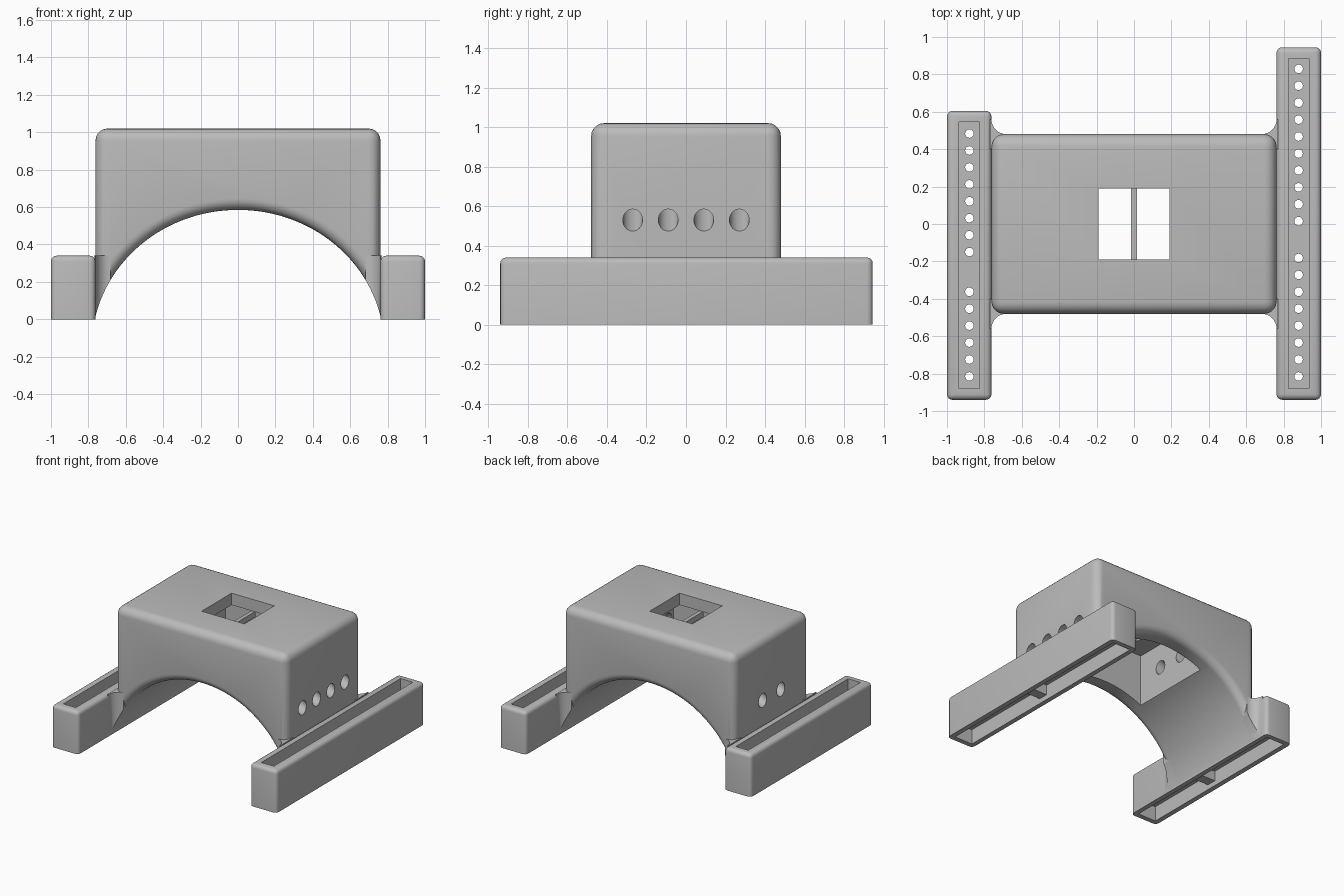
import bpy, bmesh, math
from mathutils import Matrix, Vector

if "Cube" in bpy.data.objects:
    bpy.data.objects.remove(bpy.data.objects["Cube"])

grey = bpy.data.materials.new("matte grey")
grey.use_nodes = True
grey.diffuse_color = (0.5, 0.5, 0.5, 1)
grey.node_tree.nodes["Principled BSDF"].inputs["Base Color"].default_value = (0.5, 0.5, 0.5, 1)


def finish(bm, name):
    bmesh.ops.recalc_face_normals(bm, faces=bm.faces)
    mesh = bpy.data.meshes.new(name)
    bm.to_mesh(mesh)
    bm.free()
    mesh.materials.append(grey)
    ob = bpy.data.objects.new(name, mesh)
    bpy.context.collection.objects.link(ob)
    return ob


def box(name, lo, hi, radius=0, segments=5):
    """Box between two corners; every edge but the bottom ones is rounded."""
    lo, hi = Vector(lo), Vector(hi)
    bm = bmesh.new()
    bmesh.ops.create_cube(bm, size=1)
    for v in bm.verts:
        v.co = Vector((lo + hi) / 2) + v.co * (hi - lo)
    if radius:
        edges = [e for e in bm.edges if max(v.co.z for v in e.verts) > lo.z + 0.01]
        bmesh.ops.bevel(bm, geom=edges, offset=radius, segments=segments,
                        profile=0.5, affect='EDGES')
    return finish(bm, name)


def rod(name, a, b, radius, sides=32):
    a, b = Vector(a), Vector(b)
    bm = bmesh.new()
    turn = (b - a).to_track_quat('Z', 'Y').to_matrix().to_4x4()
    bmesh.ops.create_cone(bm, cap_ends=True, segments=sides, radius1=radius, radius2=radius,
                          depth=(b - a).length, matrix=Matrix.Translation((a + b) / 2) @ turn)
    return finish(bm, name)


def loft(name, rings):
    """Solid through rings of equal point count."""
    bm = bmesh.new()
    loops = [[bm.verts.new(p) for p in ring] for ring in rings]
    for r, s in zip(loops, loops[1:]):
        for i in range(len(r)):
            j = (i + 1) % len(r)
            bm.faces.new((r[i], r[j], s[j], s[i]))
    bm.faces.new(loops[0])
    bm.faces.new(loops[-1])
    return finish(bm, name)


def cut(ob, *cutters):
    for c in cutters:
        mod = ob.modifiers.new("cut", 'BOOLEAN')
        mod.operation, mod.solver, mod.object = 'DIFFERENCE', 'EXACT', c
        bpy.context.view_layer.objects.active = ob
        bpy.ops.object.modifier_apply(modifier=mod.name)
        bpy.data.objects.remove(c)


def smooth(ob):
    bpy.ops.object.select_all(action='DESELECT')
    ob.select_set(True)
    bpy.context.view_layer.objects.active = ob
    bpy.ops.object.shade_smooth_by_angle(angle=math.radians(32))


def arch_ring(y, grow):
    return [((0.782 + grow) * math.cos(t), y, -0.15 + (0.735 + grow) * math.sin(t))
            for t in (math.pi * i / 64 for i in range(65))]


def arch(flare):
    """Arch cutter, optionally flaring out in a quarter round at both mouths."""
    half = [(0.42, 0)]
    if flare:
        half += [(0.42 + flare * math.sin(t), flare * (1 - math.cos(t)))
                 for t in (math.pi / 2 * k / 6 for k in range(1, 7))]
    half.append((1, half[-1][1]))
    rings = [arch_ring(-y, g) for y, g in reversed(half)] + [arch_ring(y, g) for y, g in half]
    return loft("arch_cutter", rings)


# Main body with arch, roof pocket, window and slanted cable holes
body = box("body", (-0.762, -0.48, 0), (0.762, 0.48, 1.02), 0.065)
cut(body, arch(0.06),
    box("pocket", (-0.35, -0.34, 0.1), (0.35, 0.34, 0.925)),
    box("window", (-0.19, -0.19, 0.8), (0.19, 0.19, 1.2)))
for side, rows in ((1, (-0.27, -0.09, 0.09, 0.27)), (-1, (-0.115, 0.115))):
    for y in rows:
        cut(body, rod("hole", (side * 0.965, y, 0.43), (side * 0.25, y, 0.779), 0.05))
smooth(body)

# Thin bar across the window
box("window_bar", (-0.015, -0.2, 0.88), (0.015, 0.2, 0.925))

# Concave webs joining body to rails
for sx, side in ((1, "left"), (-1, "right")):
    for sy, end in ((-1, "front"), (1, "back")):
        outline = [(0.77, 0.40), (0.69, 0.40)]
        outline += [(0.682 + 0.08 * math.sin(t), 0.56 - 0.08 * math.cos(t))
                    for t in (math.pi / 2 * k / 8 for k in range(9))]
        outline.append((0.77, 0.56))
        web = loft(f"{side}_{end}_web",
                   [[(sx * x, sy * y, z) for x, y in outline] for z in (0, 0.34)])
        cut(web, arch(0))
        smooth(web)

# Side rails: slotted above and below, with a perforated floor and one cross web
PITCH = 0.0905
for sx, side, top_y, web_y, groups in (
        (1, "left", 0.945, -0.085, ((-0.815, 8), (0.015, 10))),
        (-1, "right", 0.605, -0.26, ((-0.815, 6), (-0.15, 8)))):
    inner, outer = sorted((sx * 0.762, sx))
    mid = sx * 0.88
    rail = box(f"{side}_rail", (inner, -0.94, 0), (outer, top_y, 0.34), 0.03, 4)
    cut(rail,
        box("top_slot", (mid - 0.055, -0.88, 0.18), (mid + 0.055, top_y - 0.06, 0.5)),
        box("front_slot", (mid - 0.08, -0.9, -0.1), (mid + 0.08, web_y - 0.04, 0.12)),
        box("back_slot", (mid - 0.08, web_y + 0.04, -0.1), (mid + 0.08, top_y - 0.04, 0.12)),
        box("web_recess", (mid - 0.08, web_y - 0.06, -0.1), (mid + 0.08, web_y + 0.06, 0.04)))
    for start, count in groups:
        for k in range(count):
            y = start + PITCH * k
            cut(rail, rod("pin_hole", (mid, y, 0.05), (mid, y, 0.25), 0.023, 16))
    smooth(rail)
